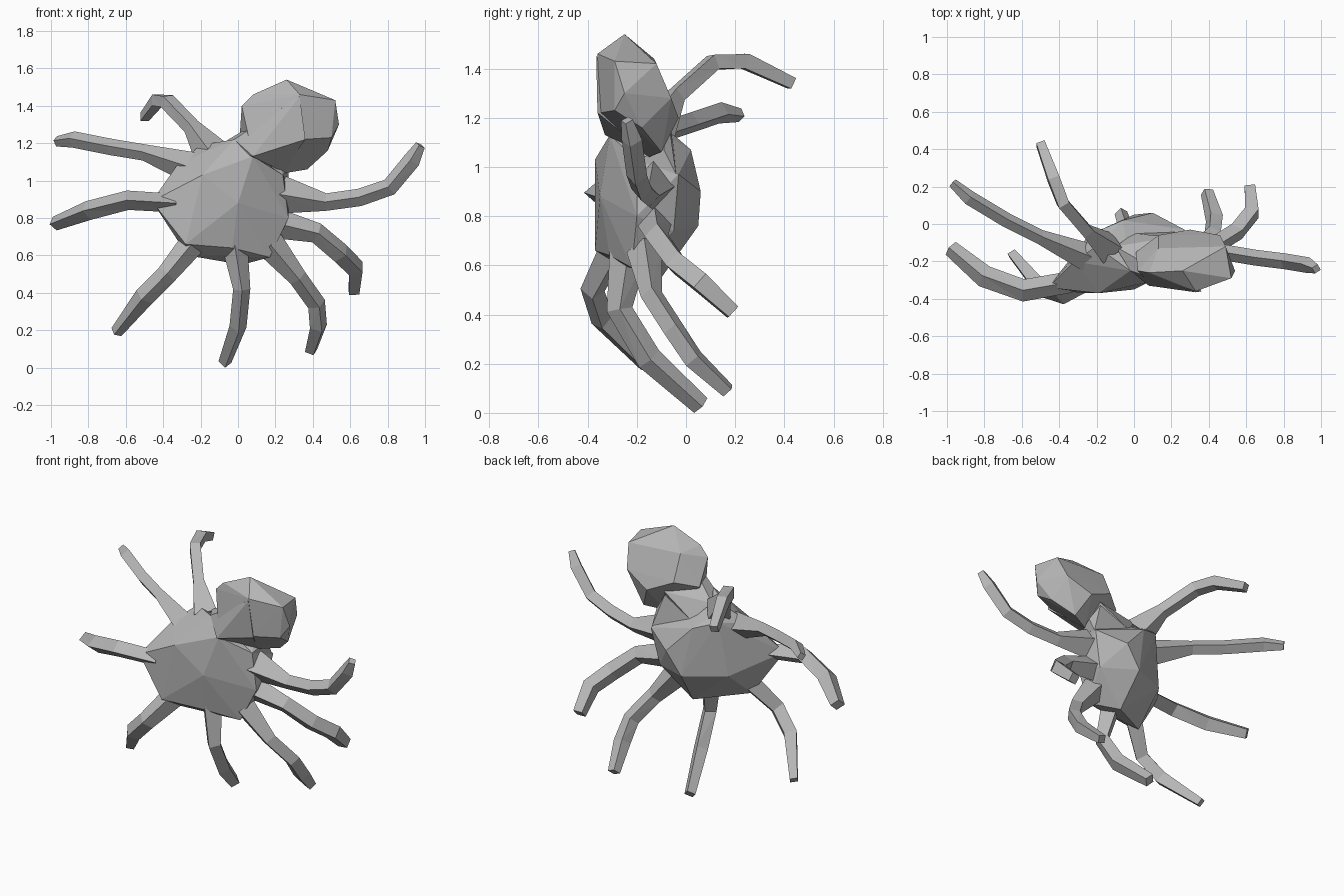
import bpy
import bmesh
import math
from mathutils import Vector

cube = bpy.data.objects.get("Cube")
if cube:
    bpy.data.objects.remove(cube, do_unlink=True)

# One plain grey for the whole creature
grey = bpy.data.materials.new("stone_grey")
grey.use_nodes = True
shade = (0.47, 0.47, 0.47, 1)
grey.diffuse_color = shade
grey.node_tree.nodes["Principled BSDF"].inputs["Base Color"].default_value = shade


def finish(name, bm):
    """Turn a bmesh into a flat shaded grey object."""
    bmesh.ops.recalc_face_normals(bm, faces=bm.faces)
    mesh = bpy.data.meshes.new(name)
    bm.to_mesh(mesh)
    bm.free()
    mesh.materials.append(grey)
    obj = bpy.data.objects.new(name, mesh)
    bpy.context.collection.objects.link(obj)
    return obj


def faceted_shell(name, corners):
    """Wrap a faceted convex skin around a few corner points."""
    bm = bmesh.new()
    for corner in corners:
        bm.verts.new(corner)
    bmesh.ops.convex_hull(bm, input=bm.verts)
    loose = [v for v in bm.verts if not v.link_faces]
    bmesh.ops.delete(bm, geom=loose, context='VERTS')
    return finish(name, bm)


def leg(name, path, root=0.08, middle=0.055, tip=0.034, depth=0.9):
    """Sweep a four sided section along a bent path, flared at the root."""
    bm = bmesh.new()
    points = [Vector(p) for p in path]
    last = len(points) - 1
    side = None
    rings = []
    for i, point in enumerate(points):
        tangent = (points[min(i + 1, last)] - points[max(i - 1, 0)]).normalized()
        # carry the previous side direction along so the tube does not twist
        if side is None:
            side = tangent.cross(Vector((0, 1, 0)))
        side = (side - tangent * side.dot(tangent)).normalized()
        other = tangent.cross(side)
        radius = root if i == 0 else tip if i == last else middle
        ring = []
        for k in range(4):
            angle = k * math.pi / 2
            offset = side * math.cos(angle) + other * math.sin(angle) * depth
            ring.append(bm.verts.new(point + offset * radius))
        rings.append(ring)
    for low, high in zip(rings, rings[1:]):
        for k in range(4):
            n = (k + 1) % 4
            bm.faces.new((low[k], low[n], high[n]))
            bm.faces.new((low[k], high[n], high[k]))
    bm.faces.new(rings[0])
    bm.faces.new(rings[-1])
    return finish(name, bm)


# Body: bulging front, rounded back
faceted_shell("body", [
    # front
    (-.46, -.34, .89), (0, -.35, .88), (-.19, -.37, 1.03), (-.28, -.37, .66),
    (-.03, -.31, .64), (.17, -.22, .59), (.27, -.2, .8), (.24, -.2, 1.03),
    (.08, -.31, 1.13), (-.02, -.25, 1.22), (-.32, -.2, 1.09),
    # top and underside
    (-.2, -.12, 1.19), (-.27, -.28, .6), (.02, -.1, .55),
    # back
    (.1, .06, .9), (-.06, .02, 1.07), (0, .05, .76), (-.2, -.04, 1.12),
    (-.25, -.07, .78), (.27, -.03, .97), (.22, -.05, .74),
])

# Abdomen: raised faceted bulb
faceted_shell("abdomen", [
    (.01, -.15, 1.25), (.02, -.25, 1.4), (.08, -.26, 1.46), (.26, -.25, 1.54),
    (.33, -.36, 1.46), (.34, -.35, 1.22), (.52, -.29, 1.43), (.54, -.25, 1.3),
    (.5, -.29, 1.23), (.48, -.18, 1.16), (.46, -.06, 1.28), (.13, -.06, 1.28),
    (.13, -.13, 1.44), (.49, -.12, 1.42), (.37, -.1, 1.06), (.25, -.15, 1.04),
    (.08, -.31, 1.13), (.3, -.03, 1.2),
])

# Neck: ridge running from the front of the body up onto the abdomen
faceted_shell("neck", [
    (-.1, -.12, 1.19), (.08, -.33, 1.13), (-.02, -.25, 1.22),
    (.33, -.365, 1.45), (.36, -.36, 1.22), (.2, -.07, 1.2),
    (0, -.05, 1.08), (.24, -.15, 1.05),
])

# Shoulder: closes the gap between the abdomen and the back
faceted_shell("shoulder", [
    (.24, -.2, 1.03), (.27, -.09, 1.07), (.2, -.07, 1.18), (0, -.05, 1.08),
    (.08, -.25, 1.1), (.27, -.04, .97),
])

# Right legs, from top to bottom
leg("right_upper_leg", [
    (-.14, -.13, 1.14), (-.25, -.04, 1.29), (-.38, .11, 1.425),
    (-.43, .24, 1.43), (-.5, .43, 1.34)], root=.1, middle=.046, tip=.035)
leg("right_second_leg", [
    (-.22, -.19, 1.06), (-.5, -.07, 1.15), (-.68, .02, 1.18),
    (-.88, .14, 1.22), (-.97, .22, 1.21)], root=.09, middle=.044, tip=.028)
leg("right_third_leg", [
    (-.34, -.31, .88), (-.59, -.355, .895), (-.8, -.28, .84),
    (-.98, -.13, .77)], root=.05, middle=.052, tip=.038, depth=1.15)
leg("right_lower_leg", [
    (-.24, -.29, .67), (-.38, -.38, .5), (-.5, -.34, .38),
    (-.65, -.16, .19)], root=.07)

# Left legs, from bottom to top
leg("left_bottom_leg", [
    (-.02, -.23, .67), (.02, -.27, .42), (0, -.15, .22),
    (-.07, .06, .03)], root=.07, middle=.046, tip=.035, depth=1.15)
leg("left_lower_leg", [
    (.17, -.17, .66), (.32, -.14, .48), (.42, -.05, .34), (.43, .03, .22),
    (.39, .17, .09)], root=.08, middle=.05, tip=.036)
leg("left_third_leg", [
    (.21, -.13, .77), (.42, -.12, .72), (.55, -.04, .61), (.63, .06, .53),
    (.62, .19, .41)], root=.08, middle=.055, tip=.042)
leg("left_upper_leg", [
    (.2, -.13, .93), (.47, -.15, .885), (.65, -.18, .91), (.81, -.2, .965),
    (.93, -.22, 1.11), (.975, -.24, 1.19)], root=.11, middle=.047, tip=.028)
